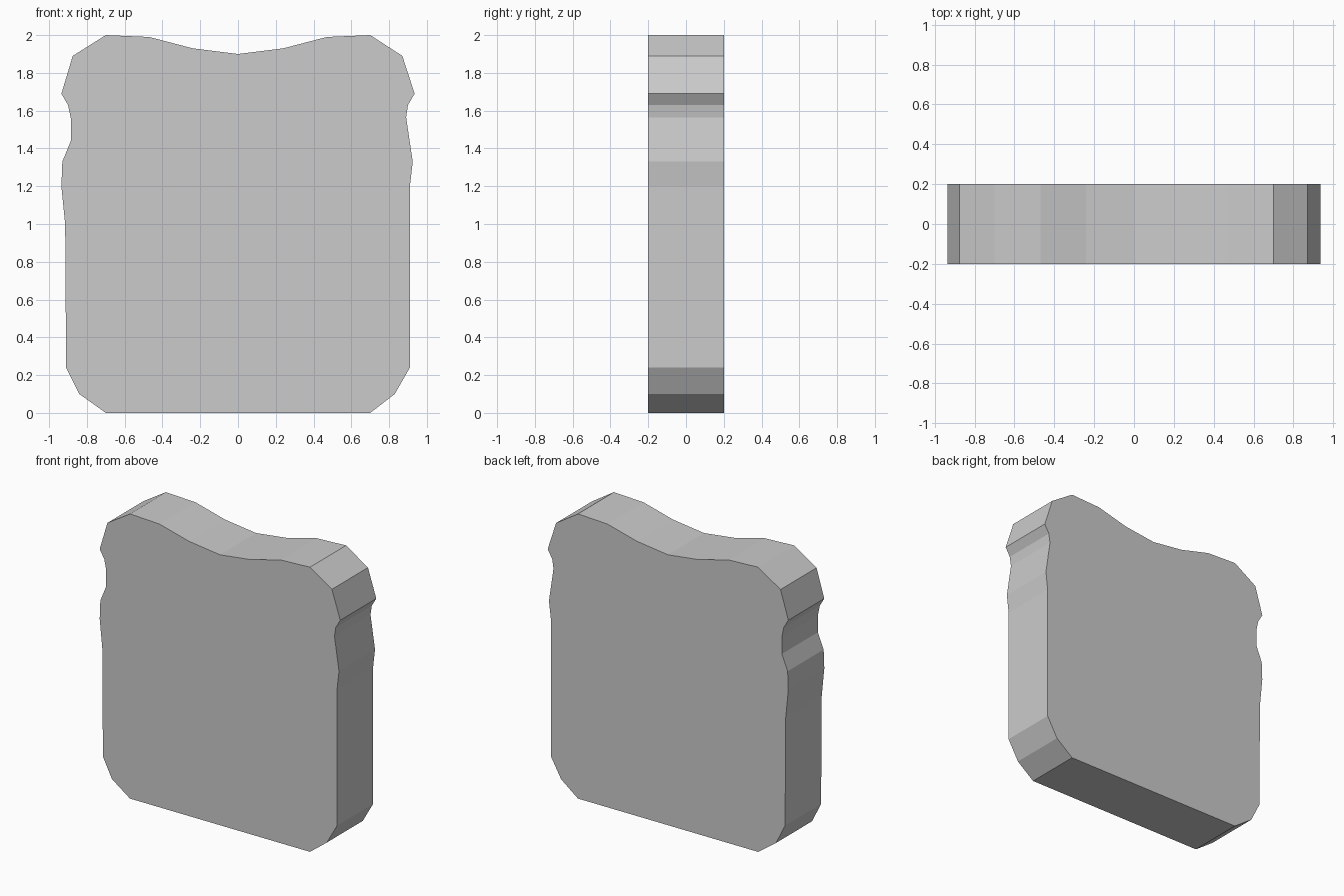
import bpy, bmesh, random
from mathutils import Vector

if "Cube" in bpy.data.objects:
    bpy.data.objects.remove(bpy.data.objects["Cube"])

random.seed(4)
HALF_DEPTH = 0.2

# Slab outline, counter-clockwise seen from the front (x, z)
OUTLINE = [(-.70, 0), (.70, 0), (.83, .10), (.91, .24), (.91, 1.20), (.925, 1.33),
           (.91, 1.43), (.89, 1.565), (.90, 1.63), (.935, 1.69), (.87, 1.89), (.70, 2),
           (.47, 1.99), (.24, 1.93), (0, 1.90), (-.24, 1.93), (-.47, 1.99), (-.70, 2),
           (-.875, 1.89), (-.935, 1.69), (-.90, 1.63), (-.885, 1.56), (-.885, 1.44),
           (-.93, 1.33), (-.935, 1.20), (-.915, 1.0), (-.91, .24), (-.84, .10)]

# Centres of the shattered pieces (x, z); depth is scattered
CENTRES = [(-.75, 1.85), (-.45, 1.77), (-.1, 1.72), (.22, 1.88), (.25, 1.63), (.6, 1.7),
           (.85, 1.75), (.85, 1.45), (-.75, 1.64), (-.82, 1.3), (-.6, 1.35), (-.3, 1.2),
           (-.05, 1.3), (.2, 1.25), (.42, 1.38), (.65, 1.4), (.8, 1.1), (.5, 1.05),
           (.2, .93), (.38, .75), (.65, .7), (.85, .75), (.8, .5), (.65, .25), (.4, .3),
           (.35, .1), (.12, .45), (.1, .12), (-.1, .75), (-.05, .45), (-.2, .15),
           (-.3, .6), (-.45, .12), (-.65, .35), (-.8, .1), (-.85, .4), (-.7, .6),
           (-.8, .78), (-.6, 1.0), (-.85, 1.05), (-.4, .35), (.85, .2), (-.2, .97),
           (-.4, 1.5)]


def solid_slab():
    bm = bmesh.new()
    face = bm.faces.new([bm.verts.new((x, -HALF_DEPTH, z)) for x, z in OUTLINE])
    ext = bmesh.ops.extrude_face_region(bm, geom=[face], use_keep_orig=True)
    verts = [g for g in ext['geom'] if isinstance(g, bmesh.types.BMVert)]
    bmesh.ops.translate(bm, verts=verts, vec=(0, 2 * HALF_DEPTH, 0))
    bmesh.ops.recalc_face_normals(bm, faces=bm.faces)
    return bm


# Cut one convex cell out of the slab for each centre
seeds = [Vector((x, random.uniform(-.15, .15), z)) for x, z in CENTRES]
slab = solid_slab()
for i, seed in enumerate(seeds):
    piece = slab.copy()
    for other in sorted(seeds, key=lambda s: (s - seed).length)[1:]:
        cut = bmesh.ops.bisect_plane(
            piece, geom=piece.verts[:] + piece.edges[:] + piece.faces[:], dist=1e-5,
            plane_co=(seed + other) / 2, plane_no=other - seed, clear_outer=True)
        rim = [g for g in cut['geom_cut'] if isinstance(g, bmesh.types.BMEdge) and g.is_boundary]
        if rim:
            bmesh.ops.holes_fill(piece, edges=rim, sides=0)
    bmesh.ops.recalc_face_normals(piece, faces=piece.faces)
    open_edges = sum(e.is_boundary for e in piece.edges)
    print(i, len(piece.faces), "open edges:", open_edges)
    mesh = bpy.data.meshes.new(f"slab_piece_{i + 1:02d}")
    piece.to_mesh(mesh)
    piece.free()
    bpy.context.collection.objects.link(bpy.data.objects.new(mesh.name, mesh))
slab.free()
